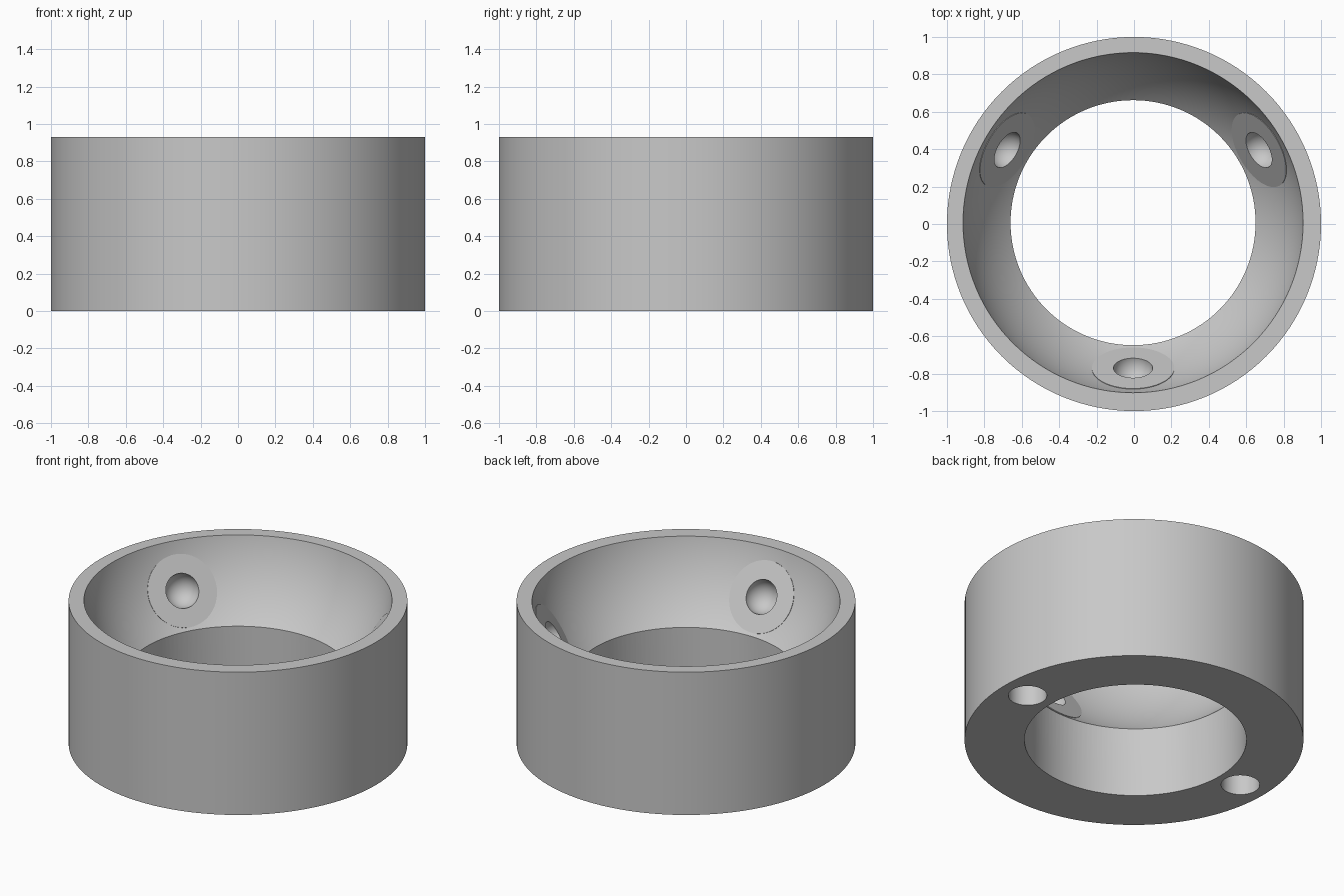
import bpy
from math import radians, cos, sin
from mathutils import Vector

if "Cube" in bpy.data.objects:
    bpy.data.objects.remove(bpy.data.objects["Cube"], do_unlink=True)

HEIGHT = 0.93
CENTRE = Vector((-0.005, 0.007, 1.11))   # centre of the spherical bowl
BOWL_R, BORE_R = 0.927, 0.655
PAD_DIST = 0.897                         # bowl centre to pad face

grey = bpy.data.materials.new("plain grey")
grey.use_nodes = True
grey.diffuse_color = (0.58, 0.58, 0.58, 1)
grey.node_tree.nodes["Principled BSDF"].inputs["Base Color"].default_value = grey.diffuse_color


def cylinder(name, radius, depth, location, segments=128, direction=(0, 0, 1)):
    rotation = Vector(direction).to_track_quat("Z", "Y").to_euler()
    bpy.ops.mesh.primitive_cylinder_add(vertices=segments, radius=radius, depth=depth,
                                        location=location, rotation=rotation)
    obj = bpy.context.object
    obj.name = name
    obj.data.materials.append(grey)
    return obj


def sphere(name, radius, location, segments, rings):
    bpy.ops.mesh.primitive_uv_sphere_add(segments=segments, ring_count=rings,
                                         radius=radius, location=location)
    obj = bpy.context.object
    obj.name = name
    obj.data.materials.append(grey)
    return obj


def combine(target, tool, operation):
    """Apply a boolean and remove the tool object."""
    tool.hide_render = True
    mod = target.modifiers.new(tool.name, "BOOLEAN")
    mod.operation = operation
    mod.solver = "EXACT"
    mod.object = tool
    bpy.context.view_layer.objects.active = target
    bpy.ops.object.modifier_apply(modifier=mod.name)
    bpy.data.objects.remove(tool, do_unlink=True)


# Outer ring with bowl and through bore
ring = cylinder("ring_housing", 1.0, HEIGHT, (0, 0, HEIGHT / 2))
combine(ring, sphere("bowl_cutter", BOWL_R, CENTRE, 128, 96), "DIFFERENCE")
combine(ring, cylinder("bore_cutter", BORE_R, 3, (CENTRE.x, CENTRE.y, 0.5)), "DIFFERENCE")

# Three flat pads, each with a round ball seat
tilt = radians(30)
for angle in (-90, 30, 150):
    a = radians(angle)
    out = Vector((cos(a) * cos(tilt), sin(a) * cos(tilt), -sin(tilt)))
    pad = cylinder("pad", 0.22, 0.08, CENTRE + out * (PAD_DIST + 0.04), 64, out)
    combine(ring, pad, "UNION")
    seat = sphere("seat_cutter", 0.105, CENTRE + out * PAD_DIST, 48, 24)
    combine(ring, seat, "DIFFERENCE")

# Two blind pin holes in the underside
for side in (-1, 1):
    hole = cylinder("pin_hole_cutter", 0.114, 0.6, (side * 0.82, 0, 0), 64)
    combine(ring, hole, "DIFFERENCE")

# Smooth curved walls, crisp edges
bpy.ops.object.select_all(action="DESELECT")
ring.select_set(True)
bpy.context.view_layer.objects.active = ring
bpy.ops.object.shade_smooth_by_angle(angle=radians(10))
